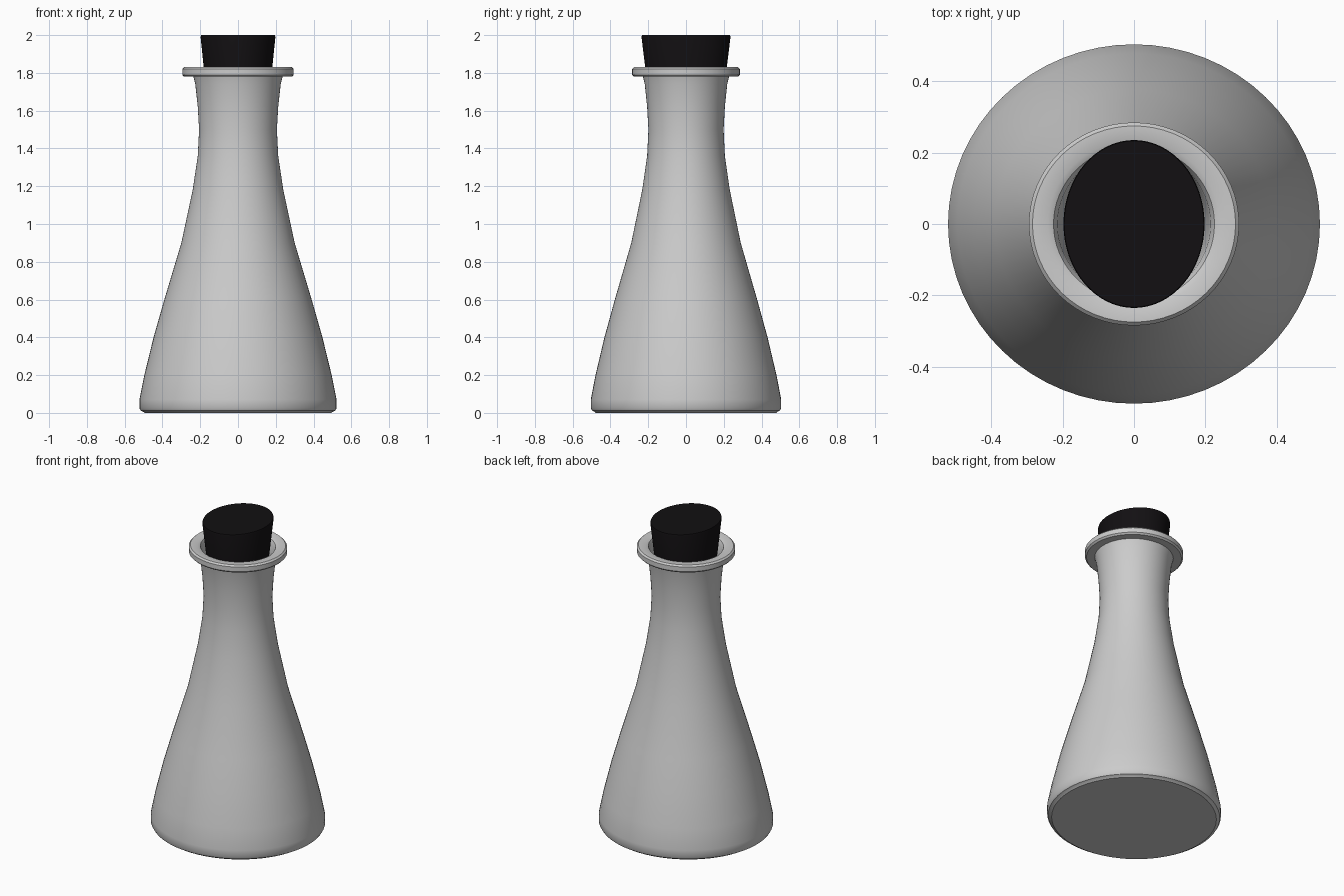
import bpy, bmesh, math

if "Cube" in bpy.data.objects:
    bpy.data.objects.remove(bpy.data.objects["Cube"])

SEGMENTS = 64


def lathe(name, profile, y_scale, angle=35):
    """Spin (radius, z) points about z, with an oval cross-section."""
    bm = bmesh.new()
    rings = []
    for r, z in profile:
        rings.append([bm.verts.new((r * math.cos(a), r * y_scale * math.sin(a), z))
                      for a in (2 * math.pi * i / SEGMENTS for i in range(SEGMENTS))])
    for low, high in zip(rings, rings[1:]):
        for i in range(SEGMENTS):
            j = (i + 1) % SEGMENTS
            bm.faces.new((low[i], low[j], high[j], high[i]))
    bm.faces.new(rings[0][::-1])
    bm.faces.new(rings[-1])
    bmesh.ops.recalc_face_normals(bm, faces=bm.faces)
    mesh = bpy.data.meshes.new(name)
    bm.to_mesh(mesh)
    bm.free()
    obj = bpy.data.objects.new(name, mesh)
    bpy.context.collection.objects.link(obj)
    bpy.ops.object.select_all(action='DESELECT')
    obj.select_set(True)
    bpy.context.view_layer.objects.active = obj
    bpy.ops.object.shade_smooth_by_angle(angle=math.radians(angle))
    return obj


# Flask: base, sloping body and neck, then lip, then the inner wall
outer = [(0.50, 0.005), (0.515, 0.012), (0.522, 0.025), (0.522, 0.07),
         (0.496, 0.20), (0.447, 0.40), (0.390, 0.60), (0.300, 0.90),
         (0.240, 1.18), (0.213, 1.36), (0.206, 1.50), (0.213, 1.62),
         (0.226, 1.74), (0.236, 1.78)]
lip = [(0.285, 1.78), (0.295, 1.79), (0.295, 1.82), (0.285, 1.83),
       (0.242, 1.83), (0.226, 1.822), (0.215, 1.80)]
inner = [(r - 0.016, z) for r, z in reversed(outer[3:-1])] + [(0.49, 0.03)]
lathe("flask", [(0.495, 0.0)] + outer + lip + inner, 0.966)

# Stopper: tapered oval plug
stopper = lathe("stopper", [(0.158, 1.60), (0.198, 1.99), (0.196, 2.0)], 1.19)
black = bpy.data.materials.new("black_rubber")
black.diffuse_color = (0.006, 0.005, 0.006, 1)
black.use_nodes = True
black.node_tree.nodes["Principled BSDF"].inputs["Base Color"].default_value = black.diffuse_color
stopper.data.materials.append(black)
